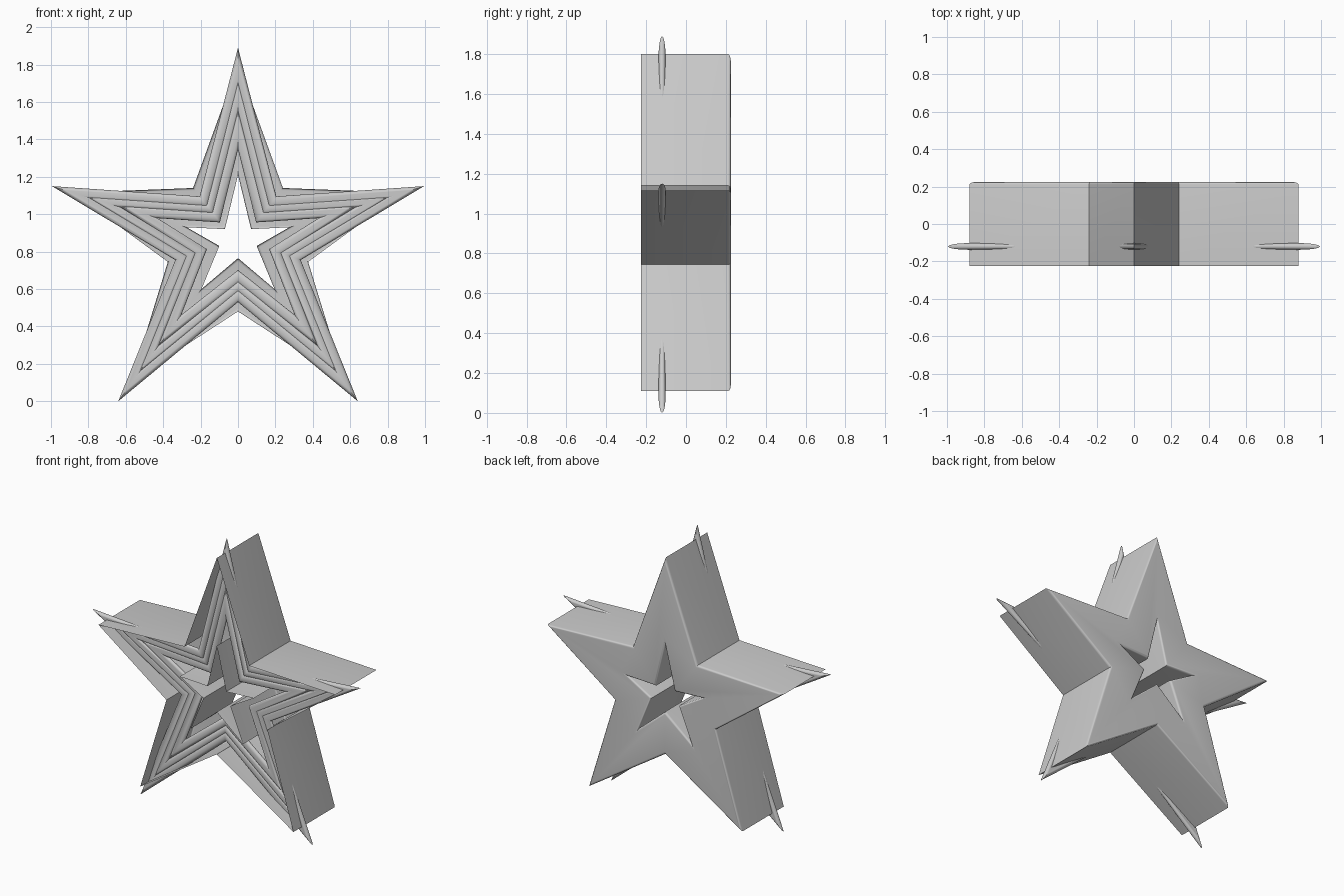
import bpy, bmesh, math
from mathutils import Vector

if "Cube" in bpy.data.objects:
    bpy.data.objects.remove(bpy.data.objects["Cube"])


def star(half):
    """Mirror the right half (top tip ... bottom notch) into a full outline."""
    return [Vector(p) for p in half] + [Vector((-x, z)) for x, z in half[-2:0:-1]]


def inset(pts, d):
    """Mitred inward offset of a clockwise outline."""
    out = []
    for i, p in enumerate(pts):
        a = (p - pts[i - 1]).normalized()
        b = (pts[(i + 1) % len(pts)] - p).normalized()
        n1, n2 = Vector((a.y, -a.x)), Vector((b.y, -b.x))
        out.append(p + (n1 + n2) * (d / (1 + n1.dot(n2))))
    return out


def loft(name, loops, closed):
    """Skin a list of (outline, y) loops with quads."""
    bm = bmesh.new()
    rows = [[bm.verts.new((p.x, y, p.y)) for p in pts] for pts, y in loops]
    n = len(rows[0])
    for k in range(len(rows) if closed else len(rows) - 1):
        r, s = rows[k], rows[(k + 1) % len(rows)]
        for i in range(n):
            j = (i + 1) % n
            bm.faces.new((r[i], r[j], s[j], s[i]))
    bmesh.ops.recalc_face_normals(bm, faces=bm.faces)
    me = bpy.data.meshes.new(name)
    bm.to_mesh(me)
    bm.free()
    ob = bpy.data.objects.new(name, me)
    bpy.context.collection.objects.link(ob)
    bpy.ops.object.select_all(action='DESELECT')
    ob.select_set(True)
    bpy.context.view_layer.objects.active = ob
    bpy.ops.object.shade_smooth_by_angle(angle=math.radians(35))
    return ob


# Star shell: outer wall, rounded back plate and hole wall, open at the front
outer = star([(0, 1.80), (.24, 1.14), (.88, 1.115), (.375, .745), (.57, .11), (0, .48)])
hole = star([(0, 1.21), (.07, .92), (.275, .93), (.10, .83), (.195, .60), (0, .765)])
front, back, rad = -.225, .225, .014
arc = [math.radians(a) for a in (0, 22.5, 45, 67.5, 90)]
fillet = [(rad * (1 - math.cos(a)), back - rad * (1 - math.sin(a))) for a in arc]
loops = [(outer, front)]
loops += [(inset(outer, d), y) for d, y in fillet]
loops += [(inset(hole, -d), y) for d, y in reversed(fillet)]
loops += [(hole, front)]
loft("star_shell", loops, False)

# Three nested flattened tubes inside the shell; the largest pokes through the tips
rings = [
    ("outer_star_tube", .056, [(0, 1.89), (.205, 1.095), (.995, 1.15), (.335, .755), (.64, 0), (0, .53)]),
    ("middle_star_tube", .050, [(0, 1.74), (.17, 1.055), (.83, 1.10), (.285, .775), (.54, .14), (0, .58)]),
    ("inner_star_tube", .056, [(0, 1.58), (.14, 1.015), (.65, 1.05), (.235, .79), (.43, .29), (0, .63)]),
]
for name, width, half in rings:
    pts = star(half)
    section = []
    for k in range(16):
        t = 2 * math.pi * k / 16
        section.append((inset(pts, width / 2 * (1 - math.cos(t))), -.12 + .018 * math.sin(t)))
    loft(name, section, True)
